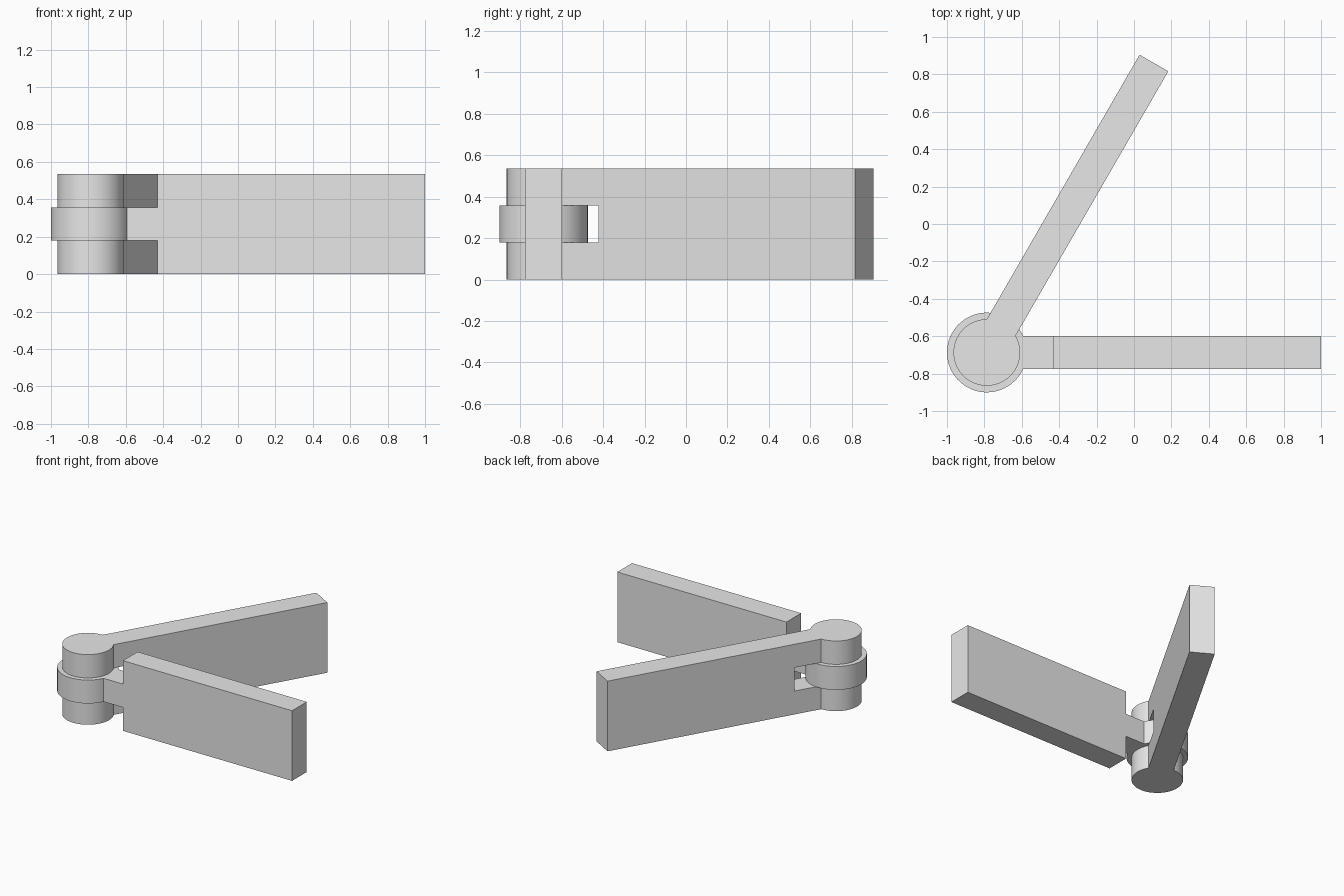
import bpy, bmesh
from math import asin, cos, sin, pi, radians
from mathutils import Matrix

PIVOT = (-0.787, -0.687, 0)
LENGTH, HEIGHT, HALF = 1.787, 0.536, 0.0887
LOW, HIGH = HEIGHT / 3, HEIGHT * 2 / 3
SHOULDER = 0.357

if "Cube" in bpy.data.objects:
    bpy.data.objects.remove(bpy.data.objects["Cube"], do_unlink=True)

grey = bpy.data.materials.new("plain_grey")
grey.use_nodes = True
grey.diffuse_color = (0.8, 0.8, 0.8, 1)
grey.node_tree.nodes["Principled BSDF"].inputs["Base Color"].default_value = (0.8, 0.8, 0.8, 1)


def prism(name, outline, z0, z1):
    """Extrude a flat outline from z0 to z1."""
    bm = bmesh.new()
    face = bm.faces.new([bm.verts.new((x, y, z0)) for x, y in outline])
    top = bmesh.ops.extrude_face_region(bm, geom=[face])["geom"]
    bmesh.ops.translate(bm, vec=(0, 0, z1 - z0),
                        verts=[v for v in top if isinstance(v, bmesh.types.BMVert)])
    bmesh.ops.recalc_face_normals(bm, faces=bm.faces)
    mesh = bpy.data.meshes.new(name)
    bm.to_mesh(mesh)
    bm.free()
    mesh.materials.append(grey)
    obj = bpy.data.objects.new(name, mesh)
    bpy.context.collection.objects.link(obj)
    return obj


def leaf(name, radius, gaps, angle):
    """Round knuckle with a straight arm, cleared near the pivot at each gap."""
    start = asin(HALF / radius)
    steps = 72
    arc = [start + (2 * pi - 2 * start) * i / steps for i in range(steps + 1)]
    outline = [(radius * cos(a), radius * sin(a)) for a in arc]
    outline += [(LENGTH, -HALF), (LENGTH, HALF)]
    obj = prism(name, outline, 0, HEIGHT)
    bpy.context.view_layer.objects.active = obj
    for z0, z1 in gaps:
        block = [(-1, -1), (SHOULDER, -1), (SHOULDER, 1), (-1, 1)]
        cutter = prism("gap_cutter", block, z0, z1)
        cutter.hide_render = True
        mod = obj.modifiers.new("gap", "BOOLEAN")
        mod.operation, mod.solver, mod.object = "DIFFERENCE", "EXACT", cutter
        bpy.ops.object.modifier_apply(modifier=mod.name)
        bpy.data.objects.remove(cutter, do_unlink=True)
    obj.data.transform(Matrix.Translation(PIVOT) @ Matrix.Rotation(angle, 4, "Z"))
    bpy.ops.object.select_all(action="DESELECT")
    obj.select_set(True)
    bpy.ops.object.shade_smooth_by_angle(angle=radians(30))


# Leaf with a single wide middle knuckle
leaf("middle_knuckle_leaf", 0.213, [(-1, LOW), (HIGH, 1)], 0)
# Leaf with upper and lower knuckles, swung open
leaf("forked_leaf", 0.178, [(LOW, HIGH)], radians(60))
